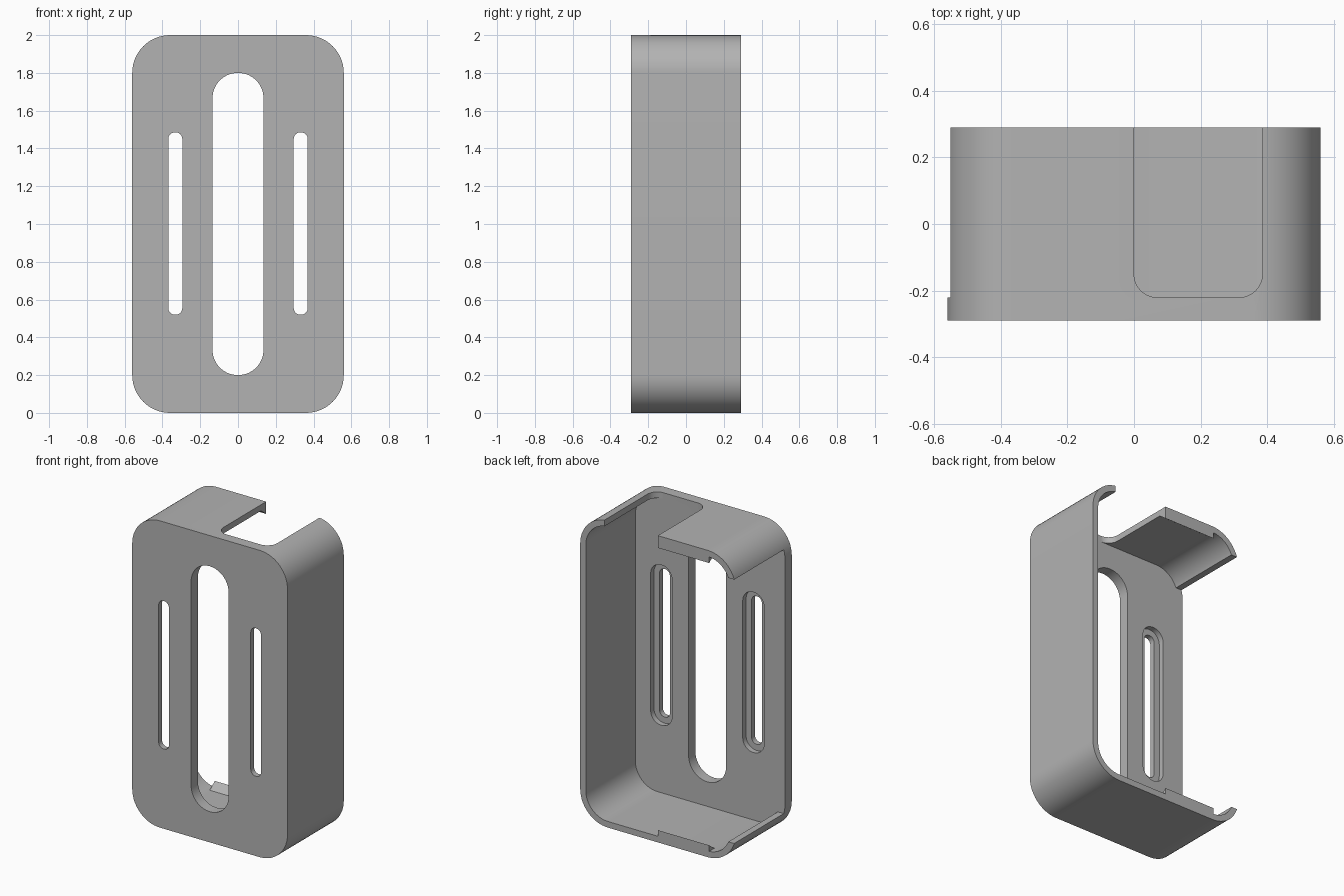
import bpy, bmesh, math
from mathutils import Vector

cube = bpy.data.objects.get("Cube")
if cube:
    bpy.data.objects.remove(cube, do_unlink=True)

grey = bpy.data.materials.new("light_grey")
grey.use_nodes = True
colour = (0.45, 0.45, 0.45, 1)
grey.diffuse_color = colour
grey.node_tree.nodes["Principled BSDF"].inputs["Base Color"].default_value = colour


def rounded(x0, x1, z0, z1, r, steps=14):
    """Outline of a rounded rectangle, anticlockwise."""
    corners = [(x1 - r, z1 - r), (x0 + r, z1 - r), (x0 + r, z0 + r), (x1 - r, z0 + r)]
    pts = []
    for k, (cx, cz) in enumerate(corners):
        for i in range(steps + 1):
            a = (k + i / steps) * math.pi / 2
            pts.append((cx + r * math.cos(a), cz + r * math.sin(a)))
    return pts


def prism(name, outline, lo, hi, axis="y"):
    """Extrude an outline along one axis."""
    place = {"x": lambda a, b, t: (t, a, b),
             "y": lambda a, b, t: (a, t, b),
             "z": lambda a, b, t: (a, b, t)}[axis]
    bm = bmesh.new()
    face = bm.faces.new([bm.verts.new(place(a, b, lo)) for a, b in outline])
    grown = bmesh.ops.extrude_face_region(bm, geom=[face])["geom"]
    shift = Vector(place(0, 0, hi - lo))
    bmesh.ops.translate(bm, vec=shift, verts=[v for v in grown if isinstance(v, bmesh.types.BMVert)])
    bmesh.ops.remove_doubles(bm, verts=bm.verts, dist=1e-5)
    bmesh.ops.recalc_face_normals(bm, faces=bm.faces)
    mesh = bpy.data.meshes.new(name)
    bm.to_mesh(mesh)
    bm.free()
    mesh.materials.append(grey)
    obj = bpy.data.objects.new(name, mesh)
    bpy.context.collection.objects.link(obj)
    return obj


def activate(obj):
    bpy.ops.object.select_all(action="DESELECT")
    obj.select_set(True)
    bpy.context.view_layer.objects.active = obj


def cut(target, cutter):
    cutter.hide_render = True
    mod = target.modifiers.new("cut", "BOOLEAN")
    mod.operation = "DIFFERENCE"
    mod.solver = "EXACT"
    mod.object = cutter
    activate(target)
    bpy.ops.object.modifier_apply(modifier=mod.name)
    bpy.data.objects.remove(cutter, do_unlink=True)


W, D, R, T = 0.56, 0.29, 0.2, 0.04   # half width, half depth, corner radius, wall
INNER = -0.22                        # inside face of the front plate

# Case: rounded block hollowed from the back
case = prism("case", rounded(-W, W, 0, 2, R), -D, D)
cut(case, prism("cavity", rounded(-W + T, W - T, T, 2 - T, R - T), INNER, 0.5))

# Open side and the notch in the top wall
cut(case, prism("side_opening", [(-0.8, 0.14), (-0.4, 0.14), (-0.4, 1.86), (-0.8, 1.86)], INNER, 0.5))
cut(case, prism("top_notch", rounded(0, 0.385, INNER, 0.5, 0.07), 1.9, 2.1, "z"))

# Slots in the front plate, the side ones recessed from inside
cut(case, prism("centre_slot", rounded(-0.135, 0.135, 0.2, 1.8, 0.134), -0.5, -0.1))
for s in (-1, 1):
    x = s * 0.332
    cut(case, prism("side_slot", rounded(x - 0.037, x + 0.037, 0.52, 1.485, 0.035), -0.5, -0.1))
    cut(case, prism("slot_recess", rounded(x - 0.077, x + 0.077, 0.48, 1.525, 0.075), -0.255, -0.1))

# Wedge-shaped catches along the back edges
for name, up in (("bottom_catch", True), ("top_catch", False)):
    wedge = [(0.235, 0.039), (D, 0.039), (D, 0.08)]
    prism(name, [(y, z if up else 2 - z) for y, z in wedge], -0.37, 0, "x")

activate(case)
bpy.ops.object.shade_smooth_by_angle(angle=math.radians(30))
